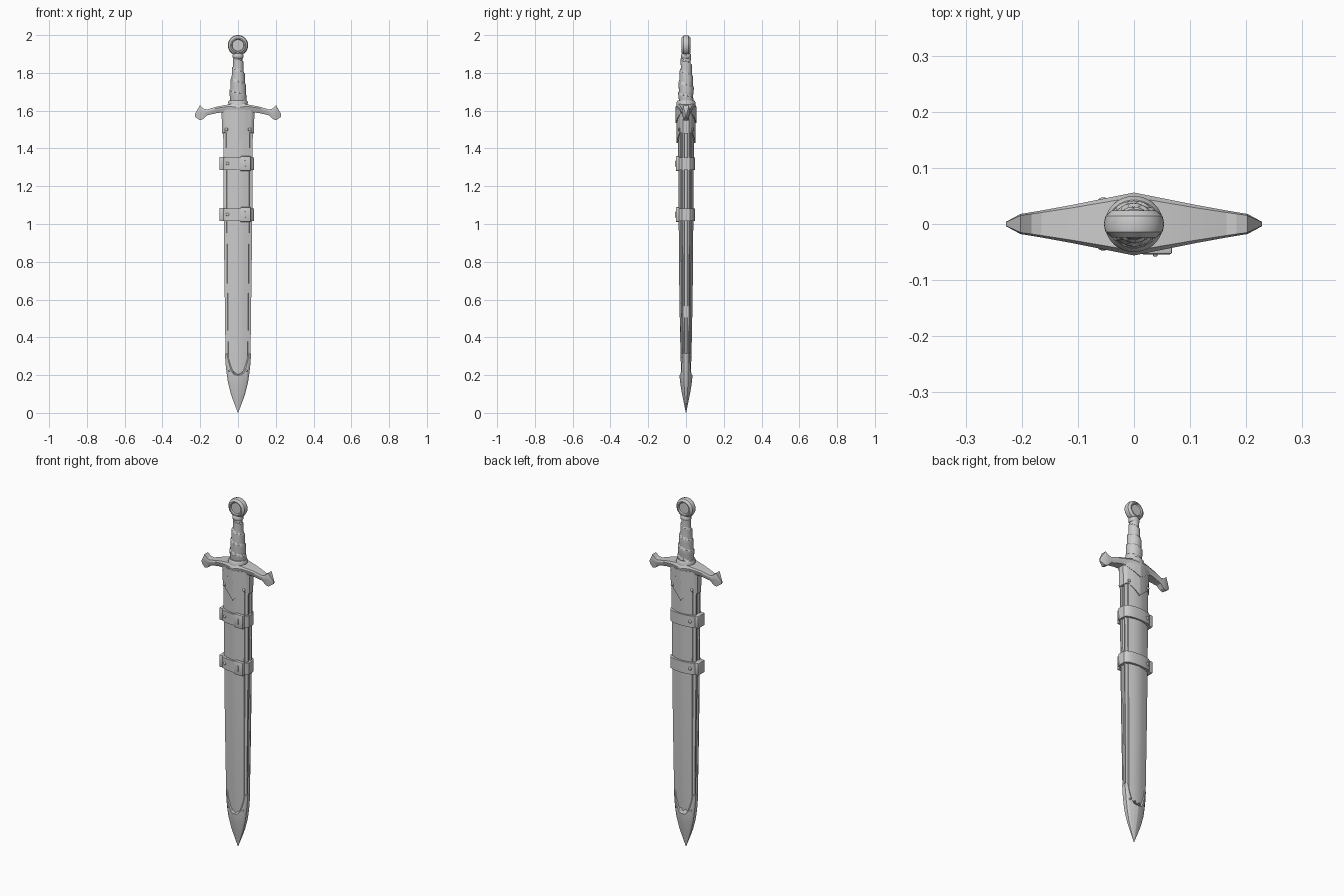
import bpy, bmesh, math
from mathutils import Vector

if "Cube" in bpy.data.objects:
    bpy.data.objects.remove(bpy.data.objects["Cube"])

steel = bpy.data.materials.new("plain_grey")
steel.diffuse_color = (0.6, 0.6, 0.6, 1)
steel.use_nodes = True
steel.node_tree.nodes["Principled BSDF"].inputs["Base Color"].default_value = steel.diffuse_color


def finish(name, bm, angle=30):
    bmesh.ops.remove_doubles(bm, verts=bm.verts, dist=1e-5)
    bmesh.ops.recalc_face_normals(bm, faces=bm.faces)
    me = bpy.data.meshes.new(name)
    bm.to_mesh(me)
    bm.free()
    ob = bpy.data.objects.new(name, me)
    bpy.context.collection.objects.link(ob)
    me.materials.append(steel)
    bpy.ops.object.select_all(action='DESELECT')
    ob.select_set(True)
    bpy.context.view_layer.objects.active = ob
    bpy.ops.object.shade_smooth_by_angle(angle=math.radians(angle))
    return ob


def loft(name, rings, angle=30):
    """Skin closed rings of equal length and cap both ends."""
    bm = bmesh.new()
    rows = [[bm.verts.new(p) for p in r] for r in rings]
    n = len(rows[0])
    for a, b in zip(rows, rows[1:]):
        for i in range(n):
            j = (i + 1) % n
            bm.faces.new((a[i], a[j], b[j], b[i]))
    bm.faces.new(rows[0])
    bm.faces.new(rows[-1])
    return finish(name, bm, angle)


def lerp_table(table, z):
    for a, b in zip(table, table[1:]):
        if z <= b[0]:
            t = max(0, (z - a[0]) / (b[0] - a[0]))
            return [p + (q - p) * t for p, q in zip(a[1:], b[1:])]
    return table[-1][1:]


def outline(quarter, sub=1):
    """Mirror a quarter section into a full loop, subdividing its sides."""
    half = quarter + [(-x, y) for x, y in quarter[-2::-1]]
    loop = half + [(x, -y) for x, y in half[::-1] if y > 0]
    out = []
    for a, b in zip(loop, loop[1:] + loop[:1]):
        out += [(a[0] + (b[0] - a[0]) * k / sub, a[1] + (b[1] - a[1]) * k / sub) for k in range(sub)]
    return out


def sleeve(name, section, sizes, low, high, rows=2):
    """Shell whose lower and upper borders are functions of u = x / half width."""
    rings = []
    for k in range(rows + 1):
        ring = []
        for u, v in section:
            z = low(u) + (high(u) - low(u)) * k / rows
            w, d = lerp_table(sizes, z)
            ring.append((u * w, v * d, z))
        rings.append(ring)
    inset = lambda r: [(x * .8, y * .8, z) for x, y, z in r]
    return loft(name, [inset(rings[0])] + rings + [inset(rings[-1])])


def stud(name, x, y, z, r=.009):
    bm = bmesh.new()
    bmesh.ops.create_uvsphere(bm, u_segments=12, v_segments=8, radius=r)
    for v in bm.verts:
        v.co = Vector((v.co.x + x, v.co.y * .6 + y, v.co.z + z))
    finish(name, bm)


grooved = [(.9, .001), (.9, .2), (1, .27), (1, .46), (.8, .58), (.77, .68), (.4, .88), (0, 1)]
ridged = [(1, .001), (1, .34), (.84, .6), (.4, .86), (0, 1)]
banded = [(1, .001), (1, .42), (.9, .66), (.72, .84), (.36, .96), (0, 1)]

# Scabbard body with grooved edges
body = [(.18, .05, .024), (.3, .066, .029), (.6, .07, .035), (.9, .074, .038), (1.25, .077, .04),
        (1.45, .078, .042), (1.6, .082, .042)]
sec = outline(grooved)
loft("scabbard_body", [[(u * w, v * d, z) for u, v in sec] for z, w, d in body])

# Pointed chape with U-shaped mouths
chape = [(0, .001, .001), (.04, .016, .009), (.1, .038, .021), (.16, .053, .031), (.2, .059, .035),
         (.25, .065, .034), (.32, .07, .033)]
sleeve("scabbard_chape", outline(ridged, 5), chape, lambda u: 0,
       lambda u: .2 + .115 * min(1, abs(u) / .85) ** 4, 12)

# Locket with V-shaped lower border and a raised upper flap
locket = [(1.42, .083, .049), (1.6, .087, .05)]
sleeve("scabbard_locket", outline(ridged, 4), locket,
       lambda u: 1.43 + .06 * max(0, min(1, abs(u) / .8)) - .06 * max(0, (abs(u) - .8)),
       lambda u: 1.595)
flap = [(1.5, .088, .054), (1.61, .089, .055)]
sleeve("locket_flap", outline(ridged, 4), flap,
       lambda u: 1.535 + .055 * abs(u), lambda u: 1.605)

# Straps with buckle plate, side lug and studs
for tag, zc in (("upper", 1.32), ("lower", 1.05)):
    band = [(zc - .04, .084, .048), (zc + .04, .085, .049)]
    sleeve(tag + "_strap", outline(banded), band, lambda u: zc - .033, lambda u: zc + .033)

    def block(name, x0, x1, y0, y1, h, bevel=.004):
        bm = bmesh.new()
        bmesh.ops.create_cube(bm, size=1)
        for v in bm.verts:
            v.co = Vector(((x0 + x1) / 2 + v.co.x * (x1 - x0), (y0 + y1) / 2 + v.co.y * (y1 - y0),
                           zc + v.co.z * h))
        bmesh.ops.bevel(bm, geom=bm.edges[:], offset=bevel, segments=2, affect='EDGES', profile=.5)
        finish(name, bm)

    block(tag + "_strap_lug", -.099, -.07, -.03, .03, .07)
    block(tag + "_strap_buckle", .012, .068, -.054, -.034, .078)
    block(tag + "_strap_tongue", .034, .042, -.058, -.05, .03, .002)
    stud(tag + "_strap_front_stud", -.055, -.042, zc)
    stud(tag + "_strap_back_stud", -.055, .042, zc)

# Studs on locket and chape
for side in (-1, 1):
    for face in (-1, 1):
        stud("locket_stud", side * .062, face * .036, 1.5)
        stud("chape_stud", side * .046, face * .022, .225, .006)

# Crossguard: columns of half-length, top, bottom, half depth
cols = [(0, 1.637, 1.56, .056), (.03, 1.636, 1.575, .05), (.055, 1.632, 1.592, .045),
        (.11, 1.622, 1.588, .034), (.165, 1.606, 1.575, .024), (.183, 1.611, 1.556, .021),
        (.202, 1.628, 1.549, .018), (.228, 1.582, 1.568, .004)]
cols = [(-x, a, b, d) for x, a, b, d in cols[:0:-1]] + cols
rings = []
for x, a, b, d in cols:
    m = (a + b) / 2
    rings.append([(x, -d * .85, a), (x, -d, a - (a - b) * .25), (x, -d * .95, m), (x, -d * .7, b),
                  (x, d * .7, b), (x, d * .95, m), (x, d, a - (a - b) * .25), (x, d * .85, a)])
loft("crossguard", rings, 25)

# Oval lathe used for collars and grip
def oval(name, rows, wrap=0, n=32):
    rings = []
    for z, w, d in rows:
        ring = []
        for i in range(n):
            a = math.tau * i / n
            # Spiral leather wrap: saw-tooth steps climbing round the grip
            s = wrap * (((z / .06 + i / n) % 1) - .5)
            ring.append(((w + s) * math.cos(a), (d + s) * math.sin(a), z))
        rings.append(ring)
    loft(name, rings, 40)


oval("grip_collar", [(1.625, .05, .05), (1.645, .052, .05), (1.655, .047, .043)])
grip = [(1.645, .044, .038), (1.7, .044, .04), (1.76, .038, .037), (1.82, .03, .03), (1.89, .023, .024)]
oval("wrapped_grip", [(1.645 + .245 * k / 48, *lerp_table(grip, 1.645 + .245 * k / 48)) for k in range(49)],
     .006)
oval("neck_ring", [(1.876, .024, .022), (1.882, .029, .027), (1.896, .029, .027), (1.904, .022, .022)])

# Disc pommel with raised rim and recessed faces
prof = [(-.017, .001), (-.017, .03), (-.024, .034), (-.024, .04), (-.014, .051), (0, .054)]
prof += [(-y, r) for y, r in prof[-2::-1]]
loft("pommel", [[(r * math.cos(math.tau * i / 32), y, 1.946 + r * math.sin(math.tau * i / 32))
                 for i in range(32)] for y, r in prof])
